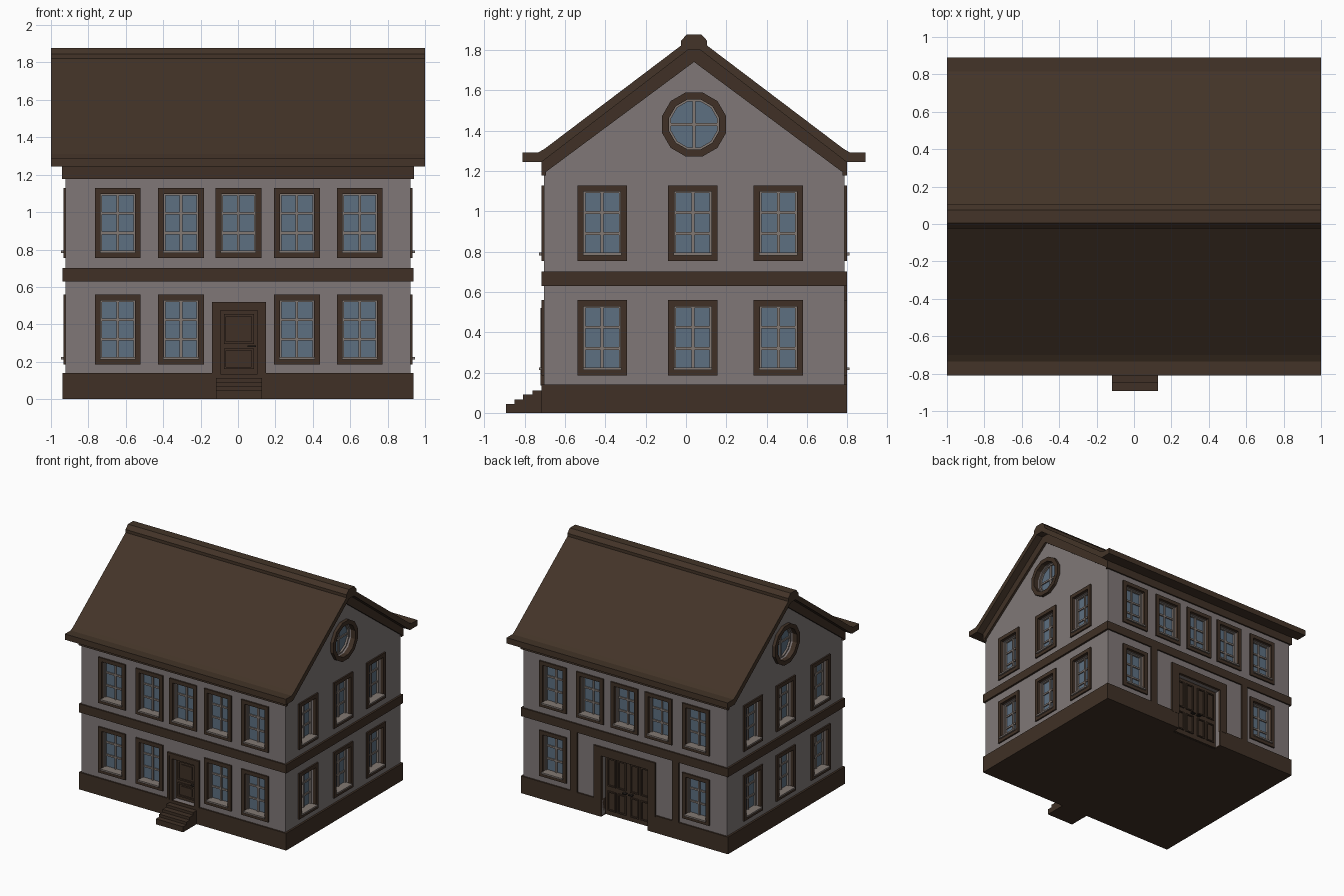
import bpy, bmesh, math

if "Cube" in bpy.data.objects:
    bpy.data.objects.remove(bpy.data.objects["Cube"])

CY = 0.04                      # house centre in y
HX, HY = 0.922, 0.745          # wall half sizes
parts = {}


def material(name, col):
    m = bpy.data.materials.new(name)
    m.diffuse_color = (*col, 1)
    m.use_nodes = True
    m.node_tree.nodes["Principled BSDF"].inputs["Base Color"].default_value = m.diffuse_color
    return m


WALL = material("grey_plaster", (0.215, 0.187, 0.185))
TRIM = material("brown_trim", (0.050, 0.030, 0.019))
ROOF = material("roof_brown", (0.056, 0.034, 0.021))
SASH = material("warm_grey_sash", (0.225, 0.19, 0.17))
GLASS = material("blue_grey_glass", (0.110, 0.160, 0.220))
METAL = material("dark_metal", (0.02, 0.015, 0.012))


def part(name, mat):
    if name not in parts:
        parts[name] = (bmesh.new(), mat)
    return parts[name][0]


def box(bm, a, b):
    lo = [min(p, q) for p, q in zip(a, b)]
    hi = [max(p, q) for p, q in zip(a, b)]
    r = bmesh.ops.create_cube(bm, size=1)
    for v in r["verts"]:
        v.co = [l + (c + 0.5) * (h - l) for l, h, c in zip(lo, hi, v.co)]


def prism(bm, pts, x0, x1):
    """Extrude a (y, z) outline along x; y is relative to the house centre."""
    a = [bm.verts.new((x0, CY + y, z)) for y, z in pts]
    b = [bm.verts.new((x1, CY + y, z)) for y, z in pts]
    bm.faces.new(a)
    bm.faces.new(b[::-1])
    for i in range(len(pts)):
        j = (i + 1) % len(pts)
        bm.faces.new((a[i], b[i], b[j], a[j]))


# Facades: (axis facing outward, sign)
FRONT, BACK, RIGHT, LEFT = (1, -1), (1, 1), (0, 1), (0, -1)


def pos(f, u, z, d):
    """u along the wall, d outward from its surface."""
    if f[0] == 1:
        return (u, CY + f[1] * (HY + d), z)
    return (f[1] * (HX + d), CY + u, z)


def fbox(bm, f, u0, u1, z0, z1, d0, d1):
    box(bm, pos(f, u0, z0, d0), pos(f, u1, z1, d1))


def frame(bm, f, u0, u1, z0, z1, t, d0, d1, bottom=True):
    fbox(bm, f, u0, u1, z1 - t, z1, d0, d1)
    zb = z0 + t if bottom else z0
    if bottom:
        fbox(bm, f, u0, u1, z0, zb, d0, d1)
    fbox(bm, f, u0, u0 + t, zb, z1 - t, d0, d1)
    fbox(bm, f, u1 - t, u1, zb, z1 - t, d0, d1)


cut = part("opening_cutter", WALL)
trim = part("window_frames", TRIM)
sash = part("window_sashes", SASH)
glass = part("window_glass", GLASS)
sills = part("window_sills", SASH)


def window(f, u, z0, w=0.1225, h=0.374, t=0.03):
    z1, i = z0 + h, w - t
    fbox(cut, f, u - i, u + i, z0 + t, z1 - t, -0.06, 0.1)
    frame(trim, f, u - w, u + w, z0, z1, t + 0.001, -0.015, 0.012)
    frame(sash, f, u - i, u + i, z0 + t, z1 - t, 0.009, -0.07, -0.03)
    fbox(glass, f, u - i - .003, u + i + .003, z0 + t - .003, z1 - t + .003, -0.08, -0.045)
    fbox(sash, f, u - 0.007, u + 0.007, z0 + t, z1 - t, -0.06, -0.034)
    for k in (1, 2):
        zc = z0 + t + (h - 2 * t) * k / 3
        fbox(sash, f, u - i, u + i, zc - 0.007, zc + 0.007, -0.06, -0.036)
    fbox(sills, f, u - i - .003, u + i + .003, z0 + t - 0.003, z0 + t + 0.01, -0.05, 0.025)


def circle(r, n=12):
    return [(r * math.cos((k + .5) * math.tau / n), 1.43 + r * math.sin((k + .5) * math.tau / n))
            for k in range(n)]


def ring(bm, f, r0, r1, d0, d1):
    loops = []
    for r, d in ((r0, d0), (r1, d0), (r1, d1), (r0, d1)):
        loops.append([bm.verts.new(pos(f, y, z, d)) for y, z in circle(r)])
    for a, b in zip(loops, loops[1:] + loops[:1]):
        for i in range(12):
            j = (i + 1) % 12
            bm.faces.new((a[i], a[j], b[j], b[i]))


def side_x(f, d):
    return f[1] * (HX + d)


# Rectangular windows
UP, LOW = 0.754, 0.185
COLS = (-0.643, -0.305, 0.002, 0.315, 0.651)
for u in COLS:
    window(FRONT, u, UP)
    window(BACK, u, UP)
    if abs(u) > 0.1:
        window(FRONT, u, LOW)
    if abs(u) > 0.5:
        window(BACK, u, LOW)
for f in (LEFT, RIGHT):
    for u in (-0.456, -0.006, 0.418):
        window(f, u, UP)
        window(f, u, LOW)
    # Round gable window
    prism(cut, circle(0.129), side_x(f, -0.06), side_x(f, 0.1))
    ring(part("round_window_frames", TRIM), f, 0.128, 0.164, -0.015, 0.025)
    ring(sash, f, 0.118, 0.130, -0.07, -0.03)
    prism(glass, circle(0.132), side_x(f, -0.08), side_x(f, -0.045))
    fbox(sash, f, -0.007, 0.007, 1.305, 1.555, -0.06, -0.034)
    fbox(sash, f, -0.125, 0.125, 1.423, 1.437, -0.06, -0.036)

# Front door
door = part("front_door", TRIM)
D = 0.005
fbox(cut, FRONT, D - 0.10, D + 0.10, 0.135, 0.48, -0.06, 0.1)
frame(part("front_door_surround", TRIM), FRONT, D - 0.125, D + 0.125, 0.135, 0.50, 0.026, -0.015, 0.012, False)
frame(part("front_door_surround", TRIM), FRONT, D - 0.145, D + 0.145, 0.135, 0.519, 0.022, -0.005, 0.016, False)
fbox(door, FRONT, D - 0.103, D + 0.103, 0.13, 0.483, -0.08, -0.04)
frame(door, FRONT, D - 0.08, D + 0.08, 0.295, 0.455, 0.012, -0.05, -0.03)
frame(door, FRONT, D - 0.08, D + 0.08, 0.160, 0.272, 0.012, -0.05, -0.03)
fbox(door, FRONT, D - 0.05, D + 0.05, 0.325, 0.425, -0.05, -0.034)
fbox(door, FRONT, D - 0.05, D + 0.05, 0.185, 0.247, -0.05, -0.034)
fbox(part("door_handles", METAL), FRONT, D + 0.045, D + 0.09, 0.28, 0.287, -0.045, -0.018)

# Front steps
for y, z in ((-0.893, 0.045), (-0.85, 0.067), (-0.807, 0.09), (-0.762, 0.112)):
    box(part("front_steps", TRIM), (D - 0.123, y, 0), (D + 0.123, -0.70, z))

# Back double door
bdoor = part("back_double_door", TRIM)
fbox(cut, BACK, -0.21, 0.21, -0.05, 0.50, -0.06, 0.1)
frame(part("back_door_surround", TRIM), BACK, -0.28, 0.28, 0.13, 0.57, 0.071, -0.01, 0.014, False)
fbox(bdoor, BACK, -0.213, 0.213, 0.002, 0.503, -0.08, -0.045)
for s in (-1, 1):
    for c in (0.057, 0.15):
        for z0, z1 in ((0.04, 0.20), (0.24, 0.47)):
            frame(bdoor, BACK, s * c - 0.037, s * c + 0.037, z0, z1, 0.01, -0.05, -0.035)
    fbox(part("door_handles", METAL), BACK, s * 0.012, s * 0.045, 0.218, 0.226, -0.05, -0.02)
    # Flat pilasters beside the back door
    fbox(part("back_pilasters", TRIM), BACK, s * 0.43, s * 0.49, 0.13, 0.64, -0.01, 0.012)

# Walls, plinth and floor band
prism(part("walls", WALL), [(-HY, 0.01), (HY, 0.01), (HY, 1.24), (0, 1.815), (-HY, 1.24)], -HX, HX)
for name, z0, z1 in (("plinth", 0, 0.14), ("floor_band", 0.63, 0.70)):
    box(part(name, TRIM), (-0.938, CY - 0.757, z0), (0.938, CY + 0.757, z1))

# Eave friezes and sloping gable boards
for f in (FRONT, BACK):
    fbox(part("eave_friezes", TRIM), f, -0.938, 0.938, 1.178, 1.25, -0.01, 0.012)
for s in (-1, 1):
    prism(part("gable_boards", TRIM),
          [(-0.757, 1.178), (-0.757, 1.25), (0, 1.83), (0.757, 1.25), (0.757, 1.178), (0, 1.74)],
          s * 0.90, s * 0.94)

# Roof with flat eaves, and its ridge cap
half = [(0.757, 1.243), (0.85, 1.243), (0.85, 1.29), (0.775, 1.29), (0.74, 1.31)]
prism(part("roof", ROOF), [(0, 1.823)] + half + [(0, 1.87)] + [(-y, z) for y, z in half[::-1]], -1, 1)
cap = [(0.065, 1.80), (0.065, 1.845), (0.035, 1.877)]
prism(part("ridge_cap", ROOF), cap + [(-y, z) for y, z in cap[::-1]], -1, 1)

# Turn every part into an object
objs = {}
for name, (bm, mat) in parts.items():
    bmesh.ops.recalc_face_normals(bm, faces=bm.faces)
    me = bpy.data.meshes.new(name)
    bm.to_mesh(me)
    bm.free()
    me.materials.append(mat)
    objs[name] = bpy.data.objects.new(name, me)
    bpy.context.scene.collection.objects.link(objs[name])

# Cut window and door openings
cutter = objs["opening_cutter"]
cutter.hide_render = True
for name in ("walls", "plinth"):
    o = objs[name]
    mod = o.modifiers.new("openings", "BOOLEAN")
    mod.operation, mod.solver, mod.object = "DIFFERENCE", "EXACT", cutter
    bpy.context.view_layer.objects.active = o
    bpy.ops.object.modifier_apply(modifier=mod.name)
bpy.data.objects.remove(cutter)
